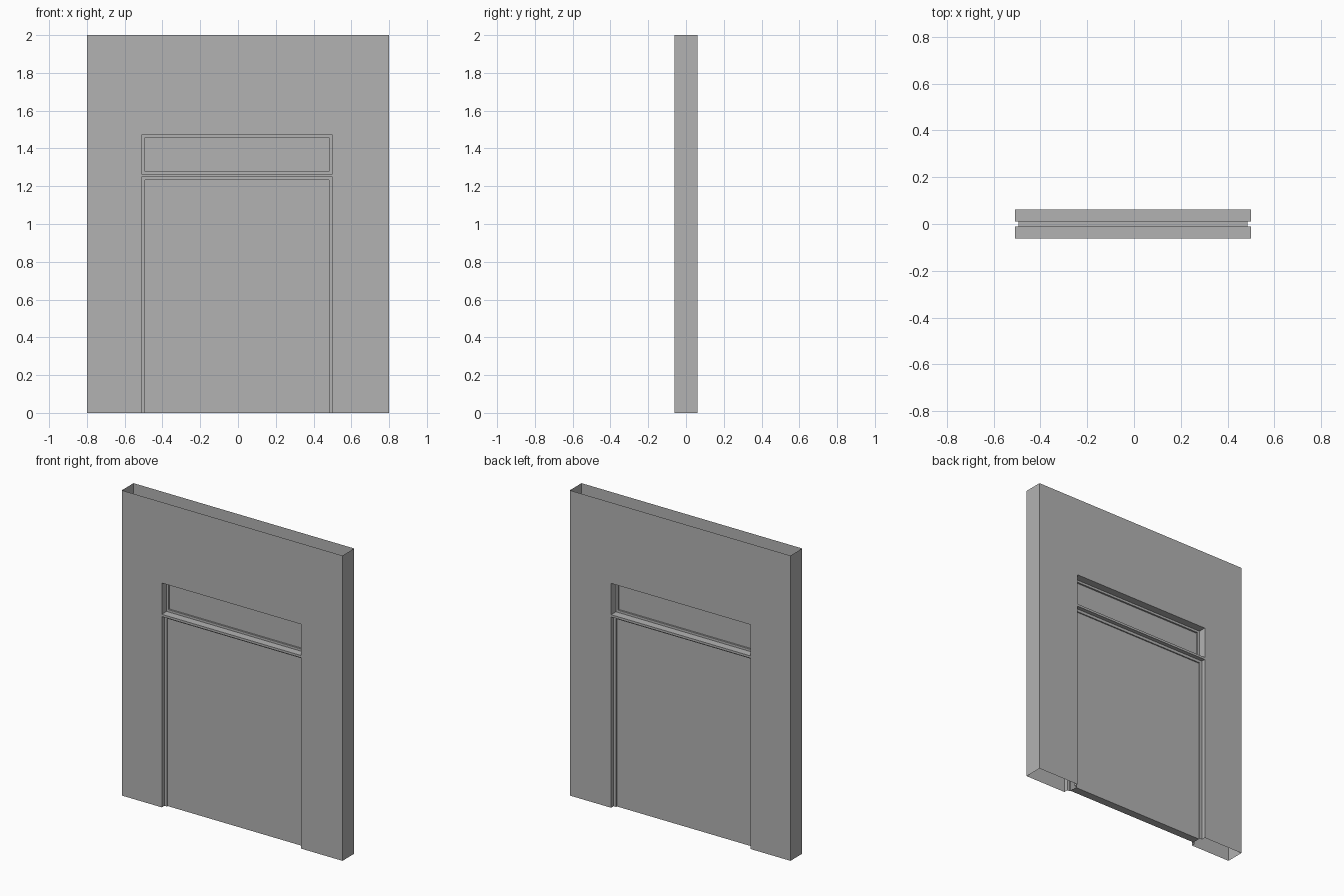
import bpy
import bmesh

cube = bpy.data.objects.get("Cube")
if cube:
    bpy.data.objects.remove(cube, do_unlink=True)

grey = bpy.data.materials.new("plain grey")
grey.use_nodes = True
grey.diffuse_color = (0.45, 0.45, 0.45, 1)
grey.node_tree.nodes["Principled BSDF"].inputs["Base Color"].default_value = grey.diffuse_color

# Main dimensions
HALF_W, HALF_D, HEIGHT = 0.8, 0.061, 2.0
LEFT, RIGHT = -0.51, 0.5
DOOR_TOP, SILL, HEAD = 1.25, 1.265, 1.47
LEAF_Y = 0.026


def quad(bm, *points):
    bm.faces.new([bm.verts.new(p) for p in points])


def finish(bm, name):
    bmesh.ops.remove_doubles(bm, verts=bm.verts, dist=0.0001)
    bmesh.ops.recalc_face_normals(bm, faces=bm.faces)
    mesh = bpy.data.meshes.new(name)
    bm.to_mesh(mesh)
    bm.free()
    mesh.materials.append(grey)
    obj = bpy.data.objects.new(name, mesh)
    bpy.context.collection.objects.link(obj)


def corners(x0, x1, z0, z1, y):
    return [(x0, y, z0), (x0, y, z1), (x1, y, z1), (x1, y, z0)]


def recess(bm, x0, x1, z0, z1, step, depths, open_bottom):
    """Stepped opening: outer reveal, ledge, inner reveal, then a flat panel."""
    inner = (x0 + step, x1 - step, z0 if open_bottom else z0 + step, z1 - step)
    outer = (x0, x1, z0, z1)
    ledge_y, panel_y = depths
    for side in (-1, 1):
        rings = [corners(*outer, side * HALF_D), corners(*outer, side * ledge_y),
                 corners(*inner, side * ledge_y), corners(*inner, side * panel_y)]
        for a, b in zip(rings, rings[1:]):
            for i in range(3 if open_bottom else 4):
                j = (i + 1) % 4
                quad(bm, a[i], a[j], b[j], b[i])
        if panel_y or side == 1:
            quad(bm, *rings[-1])
    return inner


# Hollow wall, open at top and bottom, with two openings in each face
bm = bmesh.new()
xs = (-HALF_W, LEFT, RIGHT, HALF_W)
zs = (0, DOOR_TOP, SILL, HEAD, HEIGHT)
for y in (-HALF_D, HALF_D):
    for i in range(3):
        for k in range(4):
            if i == 1 and k in (0, 2):
                continue
            quad(bm, *corners(xs[i], xs[i + 1], zs[k], zs[k + 1], y))
for x in (-HALF_W, HALF_W):
    quad(bm, (x, -HALF_D, 0), (x, HALF_D, 0), (x, HALF_D, HEIGHT), (x, -HALF_D, HEIGHT))
finish(bm, "wall")

# Transom light with a thin central pane
bm = bmesh.new()
recess(bm, LEFT, RIGHT, SILL, HEAD, 0.015, (0.011, 0), False)
finish(bm, "transom_window")

# Door frame and leaf, with the underside of the leaf closed
bm = bmesh.new()
x0, x1, z0, z1 = recess(bm, LEFT, RIGHT, 0, DOOR_TOP, 0.018, (0.034, LEAF_Y), True)
quad(bm, (x0, -LEAF_Y, 0), (x1, -LEAF_Y, 0), (x1, LEAF_Y, 0), (x0, LEAF_Y, 0))
finish(bm, "door")
